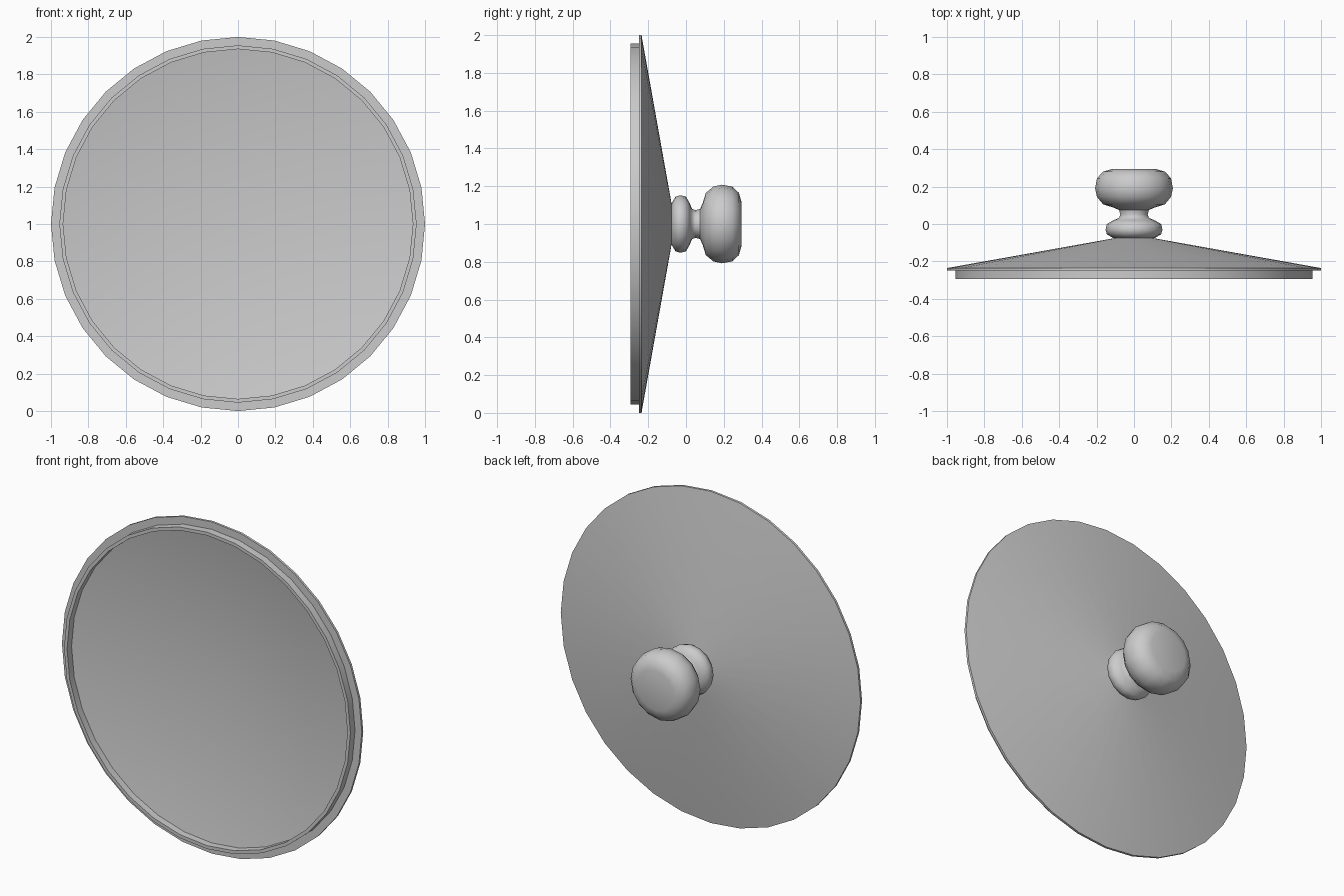
import bpy
import math

cube = bpy.data.objects.get("Cube")
if cube:
    bpy.data.objects.remove(cube, do_unlink=True)

metal = bpy.data.materials.new("plain_grey")
metal.use_nodes = True
GREY = (0.6, 0.6, 0.6, 1)
metal.diffuse_color = GREY
metal.node_tree.nodes["Principled BSDF"].inputs["Base Color"].default_value = GREY


def lathe(name, profile, sides, angle, closed=False):
    """Spin (radius, y) points around the y axis at z = 1; radius 0 makes a pole."""
    verts, rings, faces = [], [], []
    for r, y in profile:
        start = len(verts)
        count = 1 if r == 0 else sides
        for i in range(count):
            a = 2 * math.pi * i / sides
            verts.append((r * math.cos(a), y, 1 + r * math.sin(a)))
        rings.append([start + i % count for i in range(sides)])
    pairs = list(zip(rings, rings[1:]))
    if closed:
        pairs.append((rings[-1], rings[0]))
    for low, high in pairs:
        for i in range(sides):
            j = (i + 1) % sides
            quad = [low[i], high[i], high[j], low[j]]
            faces.append(list(dict.fromkeys(quad)))
    mesh = bpy.data.meshes.new(name)
    mesh.from_pydata(verts, [], faces)
    mesh.materials.append(metal)
    obj = bpy.data.objects.new(name, mesh)
    bpy.context.collection.objects.link(obj)
    bpy.ops.object.select_all(action="DESELECT")
    obj.select_set(True)
    bpy.context.view_layer.objects.active = obj
    bpy.ops.object.shade_smooth_by_angle(angle=math.radians(angle))
    return obj


# Lid shell: hollow cone, flange and the lip that drops inside the pot
lathe("lid", [
    (0, -0.09), (0.935, -0.25), (0.935, -0.293), (0.955, -0.293),
    (0.955, -0.249), (1, -0.249), (1, -0.235), (0.98, -0.232),
    (0.1, -0.075), (0, -0.07),
], 32, 30)

# Turned knob: base collar, narrow neck and rounded grip
lathe("knob", [
    (0, -0.078), (0.11, -0.076), (0.145, -0.055), (0.152, -0.03), (0.145, 0),
    (0.11, 0.02), (0.08, 0.032), (0.073, 0.05), (0.08, 0.075),
    (0.11, 0.088), (0.165, 0.105), (0.198, 0.145), (0.208, 0.19),
    (0.198, 0.245), (0.165, 0.28), (0.12, 0.293), (0, 0.293),
], 16, 50)
